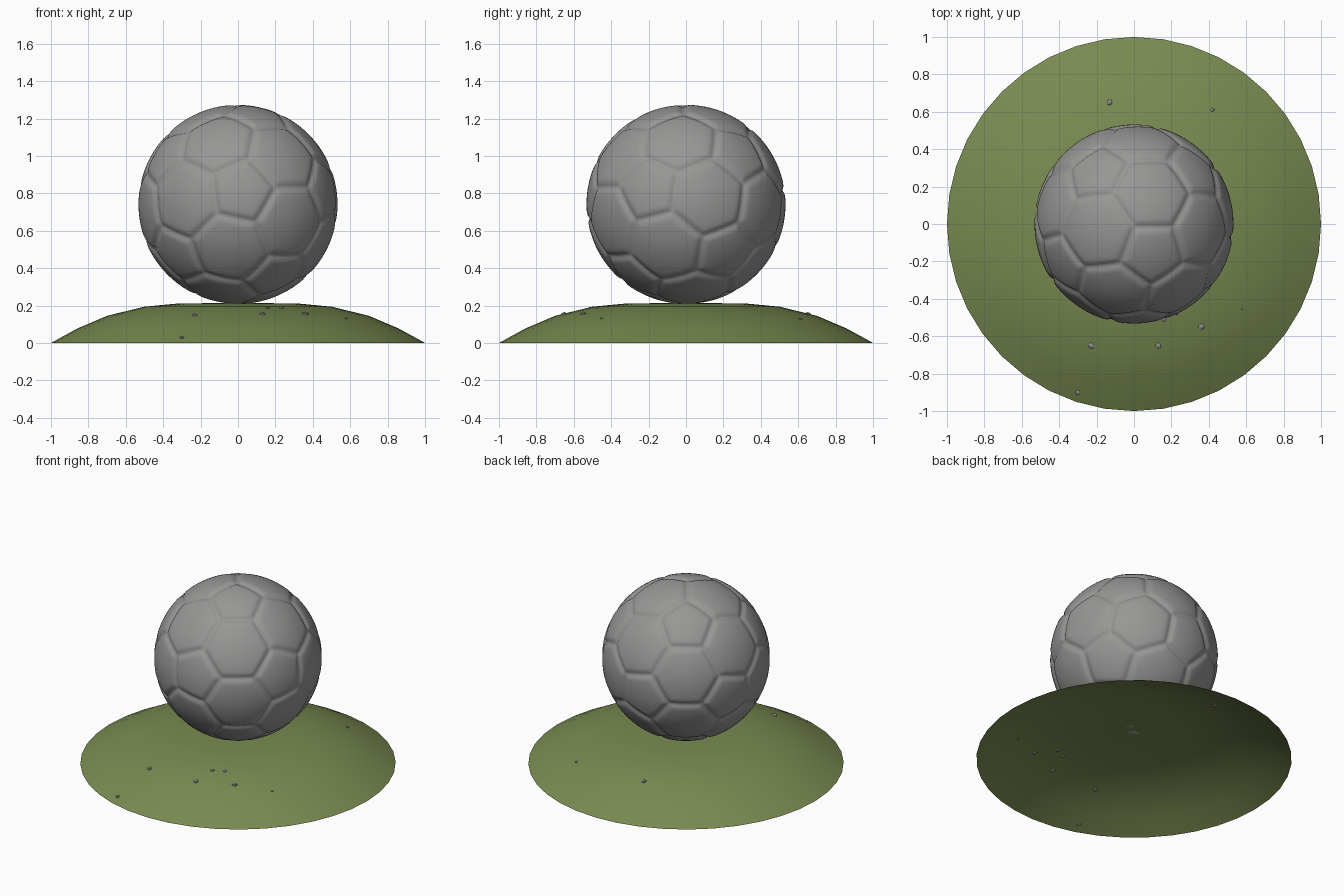
import bpy, bmesh, math, random
from mathutils import Vector, Matrix

if "Cube" in bpy.data.objects:
    bpy.data.objects.remove(bpy.data.objects["Cube"])

random.seed(4)


def material(name, rgb):
    m = bpy.data.materials.new(name)
    m.diffuse_color = (*rgb, 1)
    m.use_nodes = True
    m.node_tree.nodes["Principled BSDF"].inputs["Base Color"].default_value = m.diffuse_color
    return m


GREY = material("ball_grey", (0.31, 0.31, 0.305))
GREEN = material("grass_green", (0.19, 0.255, 0.082))
STONE = material("stone_grey", (0.31, 0.31, 0.305))


def finish(bm, name, mat, smooth=True):
    me = bpy.data.meshes.new(name)
    bm.to_mesh(me)
    bm.free()
    me.materials.append(mat)
    for p in me.polygons:
        p.use_smooth = smooth
    ob = bpy.data.objects.new(name, me)
    bpy.context.collection.objects.link(ob)
    return ob


def frame(a, b):
    # orthonormal frame from an axis and a second direction
    a = a.normalized()
    b = (b - a * a.dot(b)).normalized()
    return Matrix((a, b, a.cross(b))).transposed()


# --- Ball: icosahedron subdivided so panel seams lie on its edges ---
R, CZ = 0.532, 0.741
bm = bmesh.new()
bmesh.ops.create_icosphere(bm, subdivisions=1, radius=1)
bm.verts.ensure_lookup_table()
top = bm.verts[0]
nb = top.link_edges[0].other_vert(top)
turn = frame(Vector((0.043, -0.989, 0.14)), Vector((0.2, -0.3, 0.935))) \
    @ frame(top.co, nb.co).transposed()
for v in bm.verts:
    v.co = turn @ v.co.normalized()

# panel planes: 12 pentagons, 20 hexagons of a truncated icosahedron
planes = [v.co / 1.0264 for v in bm.verts]
planes += [f.calc_center_median().normalized() for f in bm.faces]

bmesh.ops.subdivide_edges(bm, edges=bm.edges[:], cuts=41, use_grid_fill=True)
for v in bm.verts:
    d = v.co.normalized()
    (t1, i), (t2, j) = sorted(((d.dot(p), k) for k, p in enumerate(planes)), reverse=True)[:2]
    seam = (t1 - t2) / (planes[i] - planes[j]).length
    r = R - 0.013 * math.exp(-(seam / 0.035) ** 2)
    v.co = d * r + Vector((0, 0, CZ))
finish(bm, "ball", GREY)

# --- Grass mound: open dome turned from a profile ---
PROFILE = [(1.0, 0.0), (0.86, 0.077), (0.7, 0.145), (0.5, 0.194), (0.33, 0.21), (0.15, 0.213)]
N = 40


def mound_z(r):
    for (r0, z0), (r1, z1) in zip(PROFILE, PROFILE[1:]):
        if r >= r1:
            return z0 + (z1 - z0) * (r0 - r) / (r0 - r1)
    return PROFILE[-1][1]


bm = bmesh.new()
rings = [[bm.verts.new((r * math.cos(2 * math.pi * k / N), r * math.sin(2 * math.pi * k / N), z))
          for k in range(N)] for r, z in PROFILE]
for a, b in zip(rings, rings[1:]):
    for k in range(N):
        bm.faces.new((a[k], a[(k + 1) % N], b[(k + 1) % N], b[k]))
bm.faces.new(rings[-1])
finish(bm, "grass_mound", GREEN)

# --- Small flat stones scattered in the grass ---
STONES = [(-0.13, 0.65, 0.018), (0.42, 0.61, 0.012), (0.23, -0.475, 0.015), (0.16, -0.51, 0.014),
          (0.36, -0.55, 0.02), (0.13, -0.65, 0.019), (-0.23, -0.65, 0.019),
          (-0.3, -0.9, 0.016), (0.58, -0.45, 0.009)]
bm = bmesh.new()
for x, y, s in STONES:
    m = Matrix.Translation((x, y, mound_z(math.hypot(x, y)))) @ Matrix.Rotation(random.random() * 6, 4, 'Z') \
        @ Matrix.Diagonal((s, s * 0.85, s * 0.6, 1))
    bmesh.ops.create_icosphere(bm, subdivisions=1, radius=1, matrix=m)
finish(bm, "stones", STONE, smooth=False)
